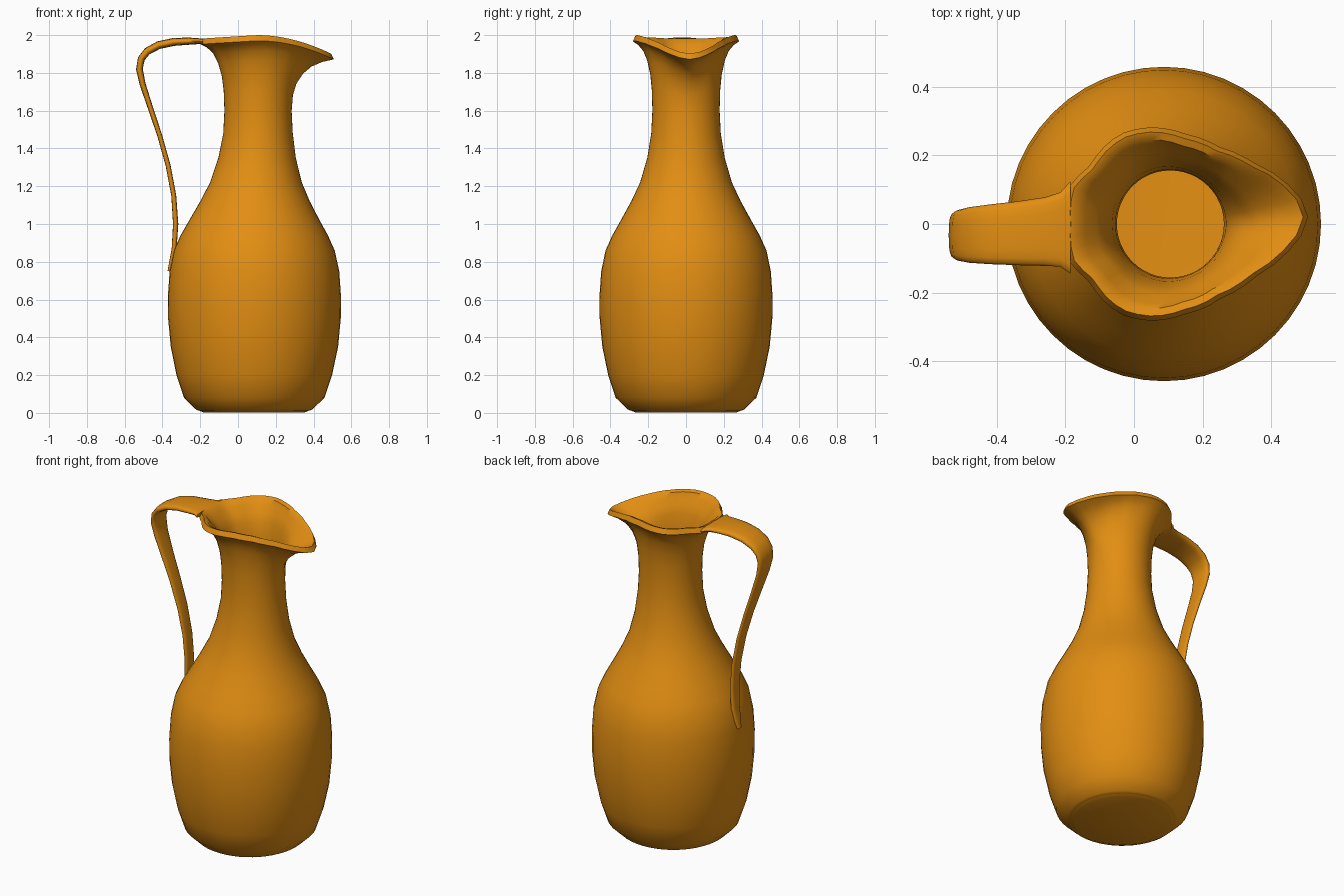
import bpy, bmesh, math

if "Cube" in bpy.data.objects:
    bpy.data.objects.remove(bpy.data.objects["Cube"])

clay = bpy.data.materials.new("orange clay")
clay.diffuse_color = (0.76, 0.27, 0.006, 1)
clay.use_nodes = True
clay.node_tree.nodes["Principled BSDF"].inputs["Base Color"].default_value = clay.diffuse_color
N = 48


def interp(table, v):
    for (a, p), (b, q) in zip(table, table[1:]):
        if v <= b:
            return p + (q - p) * (v - a) / (b - a)
    return table[-1][1]


def loft(name, rings, closed_caps=True, angle=40):
    """Skin a list of closed point rings and cap both ends."""
    bm = bmesh.new()
    vs = [[bm.verts.new(p) for p in r] for r in rings]
    for a, b in zip(vs, vs[1:]):
        n = len(a)
        for i in range(n):
            j = (i + 1) % n
            bm.faces.new((a[i], a[j], b[j], b[i]))
    bm.faces.new(vs[0][::-1])
    bm.faces.new(vs[-1])
    bmesh.ops.recalc_face_normals(bm, faces=bm.faces)
    me = bpy.data.meshes.new(name)
    bm.to_mesh(me)
    bm.free()
    me.materials.append(clay)
    ob = bpy.data.objects.new(name, me)
    bpy.context.collection.objects.link(ob)
    bpy.ops.object.select_all(action='DESELECT')
    bpy.context.view_layer.objects.active = ob
    ob.select_set(True)
    bpy.ops.object.shade_smooth_by_angle(angle=math.radians(angle))
    return ob


# Rim plan: half outline around the jug axis, turned into radius by angle
half = [(.425, 0), (.415, .04), (.365, .1), (.27, .165), (.17, .22), (.07, .262), (-.03, .282),
        (-.11, .267), (-.16, .235), (-.21, .17), (-.27, .11), (-.28, 0)]
rim_table = [(math.atan2(y, x), math.hypot(x, y)) for x, y in half]
CX = 0.082
angles = [2 * math.pi * i / N for i in range(N)]


def rim_r(a):
    return interp(rim_table, min(a, 2 * math.pi - a))


def rim_z(x):
    if x > 0.1:
        return 2.0 - 0.095 * ((x - 0.1) / 0.4) ** 2
    return 2.0 - 0.018 * min(1, (0.1 - x) / 0.3)


def circle(z, r, cx):
    return [(cx + r * math.cos(a), r * math.sin(a), z) for a in angles]


def flare(g, f, inset=0.0, drop=0.03):
    """Ring between the round neck and the spouted rim."""
    ring = []
    for a in angles:
        rr = rim_r(a)
        z1 = rim_z(CX + rr * math.cos(a)) - drop
        r = 0.178 + (rr - 0.178) * f - inset
        c = 0.106 + (CX - 0.106) * f
        y_off = 0.02 * f * max(0, math.cos(a)) ** 4
        ring.append((c + r * math.cos(a), r * math.sin(a) + y_off, 1.6 + (z1 - 1.6) * g))
    return ring


# Jug body: outer wall up, over the rim, inner wall down
profile = [(.012, .295, .085), (.02, .31, .085), (.08, .372, .086), (.2, .412, .086),
           (.35, .443, .087), (.5, .457, .087), (.62, .458, .087), (.75, .449, .087),
           (.86, .426, .086), (.94, .39, .086), (1.02, .345, .087), (1.12, .29, .09),
           (1.22, .243, .095), (1.35, .205, .101), (1.48, .184, .106), (1.6, .178, .106)]
spread = [(.3, .03), (.52, .11), (.72, .27), (.86, .47), (.95, .73), (1, 1)]
rings = [circle(*p) for p in profile]
rings += [flare(g, f) for g, f in spread]
rings.append(flare(1, 1, .014, .0))
rings.append(flare(1, 1, .036, .008))
rings += [flare(g, f, .022, .016) for g, f in spread[-2::-1]]
rings += [circle(max(z, .03), r - .022, c) for z, r, c in profile[:1:-1]]
rings.append(circle(.03, .29, .085))
loft("jug_body", rings)

# Handle: flat strap (x, z, half width, half thickness, y centre)
strap = [(-.185, 1.967, .135, .014, -.01), (-.215, 1.968, .108, .016, -.016), (-.26, 1.968, .1, .019, -.022),
         (-.34, 1.964, .093, .021, -.027), (-.42, 1.947, .087, .021, -.03), (-.48, 1.915, .081, .020, -.032),
         (-.512, 1.875, .074, .019, -.033), (-.522, 1.82, .066, .018, -.033), (-.505, 1.74, .058, .016, -.032),
         (-.462, 1.61, .05, .014, -.028), (-.415, 1.47, .045, .013, -.022), (-.37, 1.31, .042, .013, -.015),
         (-.34, 1.15, .04, .013, -.01), (-.33, 1.0, .038, .014, -.005), (-.338, .87, .034, .013, 0),
         (-.352, .80, .028, .012, 0), (-.365, .75, .016, .008, 0)]
sections = []
for i, (x, z, w, t, y) in enumerate(strap):
    p, q = strap[max(i - 1, 0)], strap[min(i + 1, len(strap) - 1)]
    dx, dz = q[0] - p[0], q[1] - p[1]
    d = math.hypot(dx, dz)
    nx, nz = -dz / d, dx / d
    sec = []
    for k in range(16):
        a = 2 * math.pi * k / 16
        c, s = math.cos(a), math.sin(a)
        u = math.copysign(abs(c) ** .7, c) * w
        v = math.copysign(abs(s) ** .7, s) * t
        sec.append((x + nx * v, y + u, z + nz * v))
    sections.append(sec)
loft("handle", sections, angle=60)

# Slightly bulged underside plate
loft("base_plate", [circle(.014, .294, .085), circle(.003, .27, .085)])
